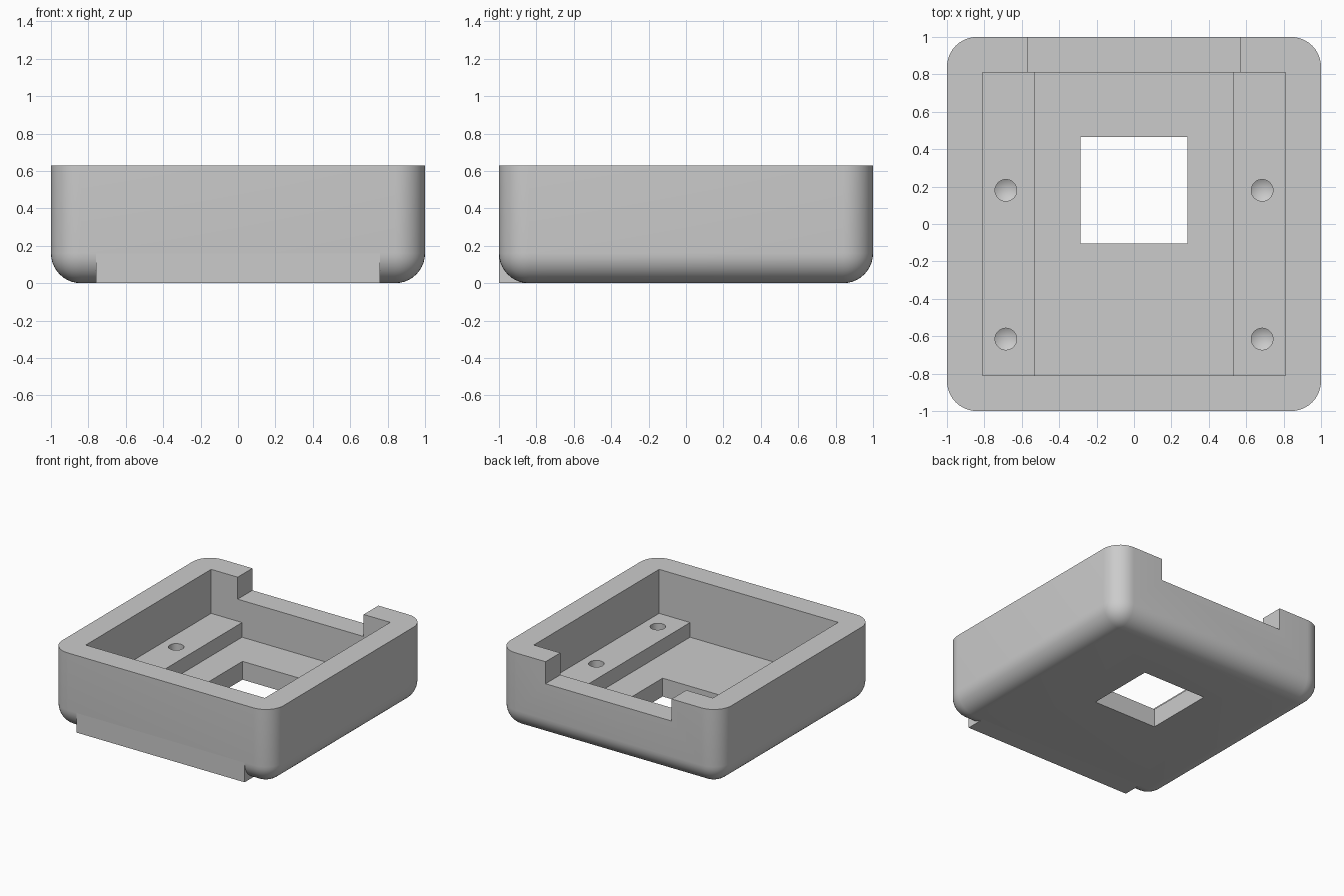
import bpy, bmesh

# Remove the default cube
default = bpy.data.objects.get("Cube")
if default:
    bpy.data.objects.remove(default, do_unlink=True)

HEIGHT, RADIUS = 0.63, 0.16
FLOOR, LEDGE, NOTCH = 0.15, 0.27, 0.45
INNER, CHANNEL = 0.81, 0.53
ABOVE = HEIGHT + 0.2

grey = bpy.data.materials.new("plain grey")
grey.use_nodes = True
colour = (0.6, 0.6, 0.6, 1.0)
grey.diffuse_color = colour
grey.node_tree.nodes["Principled BSDF"].inputs["Base Color"].default_value = colour


def make_object(name, bm):
    bmesh.ops.recalc_face_normals(bm, faces=bm.faces[:])
    mesh = bpy.data.meshes.new(name)
    bm.to_mesh(mesh)
    bm.free()
    mesh.materials.append(grey)
    obj = bpy.data.objects.new(name, mesh)
    bpy.context.collection.objects.link(obj)
    return obj


def box_mesh(low, high):
    bm = bmesh.new()
    bmesh.ops.create_cube(bm, size=1)
    for v in bm.verts:
        v.co = [h if c > 0 else l for c, l, h in zip(v.co, low, high)]
    return bm


def box(name, low, high):
    return make_object(name, box_mesh(low, high))


def stepped_cutter(name):
    # T-shaped section run from front to back: wide cavity, narrower channel
    half = [(CHANNEL, FLOOR), (CHANNEL, LEDGE), (INNER, LEDGE), (INNER, ABOVE)]
    outline = half + [(-x, z) for x, z in reversed(half)]
    bm = bmesh.new()
    face = bm.faces.new([bm.verts.new((x, -INNER, z)) for x, z in outline])
    made = bmesh.ops.extrude_face_region(bm, geom=[face])["geom"]
    verts = [g for g in made if isinstance(g, bmesh.types.BMVert)]
    bmesh.ops.translate(bm, verts=verts, vec=(0, 2 * INNER, 0))
    return make_object(name, bm)


def drill_cutter(name, x, y, radius=0.058, sides=32):
    # Straight hole with a conical bottom
    bm = bmesh.new()
    rings = []
    for z in (LEDGE - 0.1, LEDGE + 0.1):
        made = bmesh.ops.create_circle(bm, cap_ends=False, segments=sides, radius=radius)
        for v in made["verts"]:
            v.co.x += x
            v.co.y += y
            v.co.z = z
        rings.append(made["verts"])
    low, high = rings
    tip = bm.verts.new((x, y, LEDGE - 0.135))
    for i in range(sides):
        j = (i + 1) % sides
        bm.faces.new((low[i], low[j], high[j], high[i]))
        bm.faces.new((low[j], low[i], tip))
    bm.faces.new(high)
    return make_object(name, bm)


def cut(target, cutter):
    mod = target.modifiers.new("cut", 'BOOLEAN')
    mod.operation = 'DIFFERENCE'
    mod.solver = 'EXACT'
    mod.object = cutter
    bpy.context.view_layer.objects.active = target
    bpy.ops.object.modifier_apply(modifier=mod.name)
    bpy.data.objects.remove(cutter, do_unlink=True)


# Housing body, rounded on the upright corners and around the base
bm = box_mesh((-1, -1, 0), (1, 1, HEIGHT))
rounded = [e for e in bm.edges if min(v.co.z for v in e.verts) < 0.01]
bmesh.ops.bevel(bm, geom=rounded, offset=RADIUS, offset_type='OFFSET',
                segments=10, profile=0.5, affect='EDGES', clamp_overlap=True)
housing = make_object("housing", bm)

# Cavity with side ledges, back notch and floor window
cut(housing, stepped_cutter("cavity_cutter"))
cut(housing, box("notch_cutter", (-0.57, 0.7, NOTCH), (0.57, 1.1, ABOVE)))
cut(housing, box("window_cutter", (-0.285, -0.105, -0.1), (0.285, 0.465, LEDGE)))

# Screw holes in the ledges
for side in (-1, 1):
    for y in (0.18, -0.615):
        cut(housing, drill_cutter("screw_hole_cutter", side * 0.685, y))

# Square lip along the lower front edge
box("front_lip", (-0.76, -1, 0), (0.76, -1 + RADIUS, RADIUS))

# Smooth the rounded areas, keep the cut edges sharp
bpy.ops.object.select_all(action='DESELECT')
housing.select_set(True)
bpy.context.view_layer.objects.active = housing
bpy.ops.object.shade_smooth_by_angle(angle=0.52)
